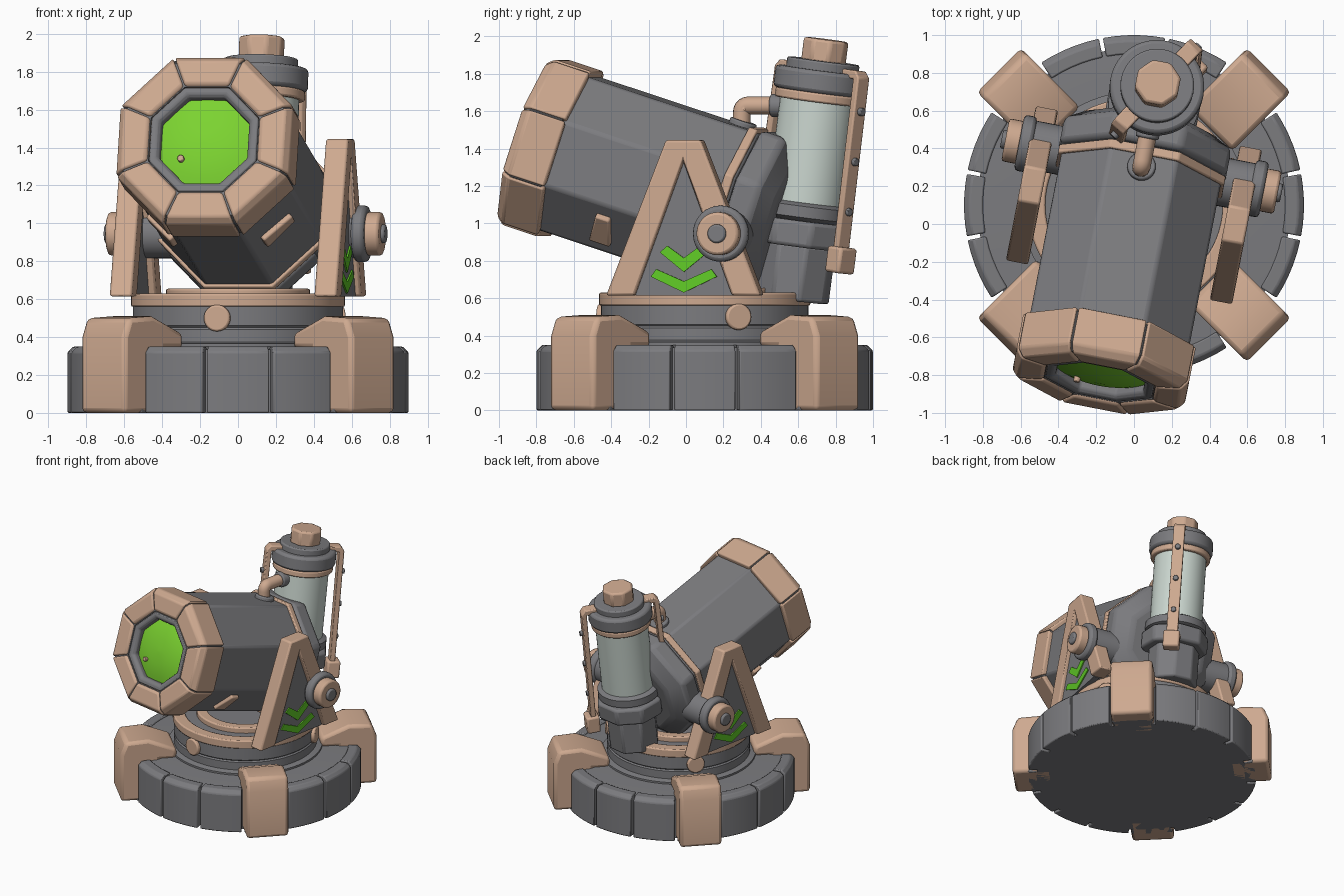
import bpy, bmesh
from math import pi, sin, cos, radians
from mathutils import Matrix

cube = bpy.data.objects.get("Cube")
if cube:
    bpy.data.objects.remove(cube, do_unlink=True)


def material(name, rgb):
    m = bpy.data.materials.new(name)
    m.use_nodes = True
    m.diffuse_color = (*rgb, 1)
    b = m.node_tree.nodes["Principled BSDF"]
    b.inputs["Base Color"].default_value = (*rgb, 1)
    b.inputs["Roughness"].default_value = 0.6
    return m


GREY = material("steel grey", (0.2, 0.2, 0.212))
TAN = material("sand tan", (0.62, 0.4, 0.28))
LIME = material("lens lime", (0.2, 0.65, 0.03))
GREEN = material("marking green", (0.12, 0.6, 0.02))
GLASS = material("pale glass", (0.6, 0.68, 0.63))


def move(x, y, z):
    return Matrix.Translation((x, y, z))


def turn(degrees, axis):
    return Matrix.Rotation(radians(degrees), 4, axis)


def mirror(side):
    return Matrix.Diagonal((side, 1, 1, 1))


# Plate axes: SIDE puts a drawing on a face looking along x, RADIAL in the xz plane
SIDE = Matrix(((0, 0, 1, 0), (1, 0, 0, 0), (0, 1, 0, 0), (0, 0, 0, 1)))
RADIAL = Matrix(((1, 0, 0, 0), (0, 0, 1, 0), (0, 1, 0, 0), (0, 0, 0, 1)))


def finish(name, bm, mat, matrix, bevel):
    bm.transform(matrix)
    bmesh.ops.recalc_face_normals(bm, faces=bm.faces)
    me = bpy.data.meshes.new(name)
    bm.to_mesh(me)
    bm.free()
    me.materials.append(mat)
    me.shade_smooth()
    me.set_sharp_from_angle(angle=radians(30))
    ob = bpy.data.objects.new(name, me)
    bpy.context.collection.objects.link(ob)
    if bevel:
        mod = ob.modifiers.new("edge", "BEVEL")
        mod.width = bevel
        mod.segments = 2
        mod.limit_method = "ANGLE"
        mod.angle_limit = radians(30)
    return ob


def lathe(name, prof, mat, matrix=Matrix(), n=48, start=0.0, span=2 * pi,
          ring=False, flat=False, bevel=0.0):
    """Turn (radius, height) points round z; flat means radii reach the flats."""
    bm = bmesh.new()
    full = span > 6.28
    k = 1 / cos(span / n / 2) if flat else 1
    loops = []
    for i in range(n if full else n + 1):
        a = start + span * i / n
        loops.append([bm.verts.new((r * k * cos(a), r * k * sin(a), z)) for r, z in prof])
    m = len(prof)
    for i in range(n):
        p, q = loops[i], loops[(i + 1) % len(loops)]
        for j in range(m if ring else m - 1):
            bm.faces.new((p[j], q[j], q[(j + 1) % m], p[(j + 1) % m]))
    if not full:
        bm.faces.new(loops[0])
        bm.faces.new(loops[-1])
    elif not ring:
        bm.faces.new([l[0] for l in loops])
        bm.faces.new([l[-1] for l in loops])
    return finish(name, bm, mat, matrix, bevel)


def rod(name, r, z0, z1, mat, matrix, n=32, bevel=0.01, **kw):
    return lathe(name, [(r, z0), (r, z1)], mat, matrix, n, bevel=bevel, **kw)


def prism(name, pts, depth, mat, matrix, bevel=0.0, border=0.0):
    """Extrude a drawn outline; border leaves only a frame of that width."""
    bm = bmesh.new()
    face = bm.faces.new([bm.verts.new((u, v, 0)) for u, v in pts])
    if border:
        bmesh.ops.inset_region(bm, faces=[face], thickness=border)
        bmesh.ops.delete(bm, geom=[face], context="FACES")
    out = bmesh.ops.extrude_face_region(bm, geom=bm.faces[:])
    top = [v for v in out["geom"] if isinstance(v, bmesh.types.BMVert)]
    bmesh.ops.translate(bm, verts=top, vec=(0, 0, depth))
    return finish(name, bm, mat, matrix, bevel)


def both(half):
    """Complete an outline from its +u half."""
    return half + [(-u, v) for u, v in reversed(half) if u]


CENTRE = move(0, 0.1, 0)
TURRET = CENTRE @ turn(-11, "Z")
BARREL = TURRET @ move(0, -0.965, 1.447) @ turn(72, "X")   # +z runs out of the muzzle
TANK = TURRET @ move(0, 0.48, 0.6) @ turn(-7.5, "X")

# Round base with sixteen rim blocks
lathe("base_core", [(0.83, 0), (0.83, 0.335), (0.6, 0.35)], GREY, CENTRE, 64)
step, gap = pi / 8, 0.012
for i in range(16):
    lathe("base_rim_block", [(0.8, 0), (0.9, 0), (0.9, 0.32), (0.87, 0.35), (0.8, 0.35)],
          GREY, CENTRE, 5, (i - 0.5) * step + gap, step - 2 * gap, ring=True, bevel=0.008)

# Corner clamps
clamp = [(0.7, 0), (1.01, 0), (1.01, 0.4), (0.97, 0.5), (0.79, 0.51),
         (0.57, 0.42), (0.57, 0.34), (0.7, 0.34)]
for a in (45, 135, 225, 315):
    prism("corner_clamp", clamp, 0.33, TAN,
          CENTRE @ turn(a, "Z") @ move(0, -0.165, 0) @ RADIAL, bevel=0.025)

# Turntable
lathe("turntable_drum", [(0.6, 0.34), (0.6, 0.365), (0.555, 0.375), (0.555, 0.44),
                         (0.545, 0.45), (0.555, 0.46), (0.555, 0.61)], GREY, CENTRE, 64)
lathe("turntable_ring", [(0.47, 0.56), (0.565, 0.56), (0.565, 0.63), (0.47, 0.63)],
      TAN, CENTRE, 64, ring=True, bevel=0.01)
lathe("inner_ring", [(0.3, 0.6), (0.38, 0.6), (0.38, 0.655), (0.3, 0.655)],
      TAN, CENTRE, 48, ring=True, bevel=0.01)
for i in range(3):
    rod("drum_bolt", 0.07, 0.5, 0.58, TAN,
        CENTRE @ move(0, 0, 0.5) @ turn(258.7 + 120 * i, "Z") @ turn(90, "Y"))

# Octagonal barrel, band and rear cap
octagon = dict(n=8, start=pi / 8, flat=True)
lathe("barrel", [(0.43, -0.2), (0.43, -1.22)], GREY, BARREL, bevel=0.015, **octagon)
lathe("barrel_band", [(0.448, -1.16), (0.448, -1.21)], TAN, BARREL, bevel=0.008, **octagon)
lathe("rear_cap", [(0.45, -1.225), (0.45, -1.36), (0.32, -1.45)], GREY, BARREL,
      bevel=0.025, **octagon)

# Muzzle made of eight blocks over a grey core
lathe("muzzle_core", [(0.29, -0.015), (0.42, -0.015), (0.45, -0.06), (0.45, -0.23),
                      (0.29, -0.23)], GREY, BARREL, ring=True, **octagon)
block = [(0.285, -0.03), (0.305, 0), (0.43, 0), (0.465, -0.045), (0.465, -0.25), (0.285, -0.25)]
for i in range(8):
    lathe("muzzle_block", block, TAN, BARREL, 1, pi / 8 + i * pi / 4 + gap,
          pi / 4 - 2 * gap, ring=True, flat=True, bevel=0.012)
lathe("lens_bezel", [(0.235, -0.09), (0.235, -0.035), (0.255, -0.015), (0.288, -0.015),
                     (0.288, -0.09)], GREY, BARREL, ring=True, bevel=0.008, **octagon)
lathe("lens", [(0.27, -0.08), (0.2, -0.055), (0.1, -0.035), (0.002, -0.03)], LIME, BARREL, 40)
rod("lens_stud", 0.018, -0.06, -0.02, TAN, BARREL @ move(-0.12, -0.1, 0), 12, 0.005)

# Parts repeated on both flanks
frame = both([(0.42, 0.615), (0.095, 1.445)])
inner = [(-0.265, 0.615), (0, 1.33), (0.265, 0.615)]
diamond = [(0, -0.16), (0.16, 0), (0, 0.16), (-0.16, 0)]
small_diamond = [(u * 0.65, v * 0.65 + 0.975) for u, v in diamond]
upper_chevron = both([(0, 0.74), (0.13, 0.845), (0.09, 0.88), (0, 0.815)])
lower_chevron = both([(0, 0.63), (0.18, 0.715), (0.15, 0.755), (0, 0.69)])
for side in (1, -1):
    flank = TURRET @ mirror(side)
    # Support frame with marked panel
    prism("support_frame", frame + inner, 0.12, TAN, flank @ move(0.49, 0, 0) @ SIDE, bevel=0.012)
    prism("support_panel", inner, 0.05, GREY, flank @ move(0.53, 0, 0) @ SIDE)
    mark = flank @ move(0.58, 0, 0) @ SIDE
    prism("panel_diamond", small_diamond, 0.009, GREEN, mark, border=0.045)
    prism("panel_chevron", upper_chevron, 0.009, GREEN, mark)
    prism("panel_chevron", lower_chevron, 0.009, GREEN, mark)
    # Pivot wheel
    pivot = flank @ move(0, 0.21, 0.945) @ turn(90, "Y")
    rod("pivot_shaft", 0.13, 0.3, 0.6, GREY, pivot)
    rod("pivot_disc", 0.15, 0.59, 0.66, GREY, pivot, bevel=0.02)
    rod("pivot_hub", 0.115, 0.65, 0.735, TAN, pivot, bevel=0.015)
    rod("pivot_pin", 0.05, 0.72, 0.755, GREY, pivot)
    # Barrel markings and fins
    skin = BARREL @ mirror(side)
    prism("barrel_diamond", diamond, 0.009, GREEN,
          skin @ move(0.428, 0, -0.47) @ SIDE, border=0.04)
    lower = skin @ turn(-45, "Z")
    prism("barrel_marking", [(-0.09, -0.05), (0.07, -0.09), (0.07, 0.09), (-0.09, 0.05)], 0.009,
          GREEN, lower @ move(0.428, 0, -0.4) @ SIDE, border=0.028)
    prism("barrel_fin", [(-0.1, -0.06), (0.1, -0.04), (0.1, 0.04), (-0.1, 0.06)], 0.04,
          TAN, lower @ move(0.42, 0, -0.59) @ SIDE, bevel=0.01)

# Coolant tank, stacked upward
rod("tank_neck", 0.185, -0.01, 0.29, GREY, TANK, bevel=0.015, **octagon)
rod("tank_collar", 0.245, 0.28, 0.42, GREY, TANK, bevel=0.02, **octagon)
lathe("tank_lower_ring", [(0.2, 0.42), (0.24, 0.44), (0.24, 0.5), (0.2, 0.52)], GREY, TANK)
lathe("tank_glass", [(0.205, 0.5), (0.205, 1.1)], GLASS, TANK)
rod("tank_upper_ring", 0.235, 1.06, 1.11, TAN, TANK, 48)
rod("tank_cap", 0.25, 1.11, 1.23, GREY, TANK, 48, 0.02)
rod("tank_cap_step", 0.195, 1.22, 1.28, GREY, TANK, 48)
rod("tank_knob", 0.115, 1.27, 1.395, TAN, TANK, bevel=0.015, **octagon)

# Tank straps with feet and rivets
strap = [(0.17, 1.21), (0.17, 1.255), (0.28, 1.255), (0.31, 1.22), (0.325, 0.22),
         (0.285, 0.22), (0.27, 1.21)]
for a in (58, 238):
    arm = TANK @ turn(a, "Z")
    prism("tank_strap", strap, 0.09, TAN, arm @ move(0, -0.045, 0) @ RADIAL, bevel=0.008)
    prism("strap_foot", [(0.26, 0.17), (0.365, 0.17), (0.365, 0.31), (0.26, 0.31)], 0.13, TAN,
          arm @ move(0, -0.065, 0) @ RADIAL, bevel=0.015)
    for h in (0.5, 0.77, 1.04):
        rod("strap_rivet", 0.022, 0.29, 0.335, GREY, arm @ move(0, 0, h) @ turn(90, "Y"), 12, 0.004)

# Feed pipe from barrel to tank
curve = bpy.data.curves.new("feed_pipe", "CURVE")
curve.dimensions = "3D"
curve.bevel_depth = 0.048
curve.bevel_resolution = 4
path = [(0.2, 1.48), (0.2, 1.56), (0.205, 1.63), (0.28, 1.63), (0.45, 1.63)]
spline = curve.splines.new("NURBS")
spline.points.add(len(path) - 1)
for p, (y, z) in zip(spline.points, path):
    p.co = (0, y, z, 1)
spline.use_endpoint_u = True
spline.order_u = 3
curve.materials.append(TAN)
pipe = bpy.data.objects.new("feed_pipe", curve)
pipe.matrix_world = TURRET
bpy.context.collection.objects.link(pipe)
rod("pipe_flange", 0.075, 0, 0.04, GREY, BARREL @ move(0, 0.42, -1.09) @ turn(-90, "X"))
rod("pipe_collar", 0.062, 0, 0.08, GREY, TURRET @ move(0, 0.36, 1.63) @ turn(-90, "X"))
